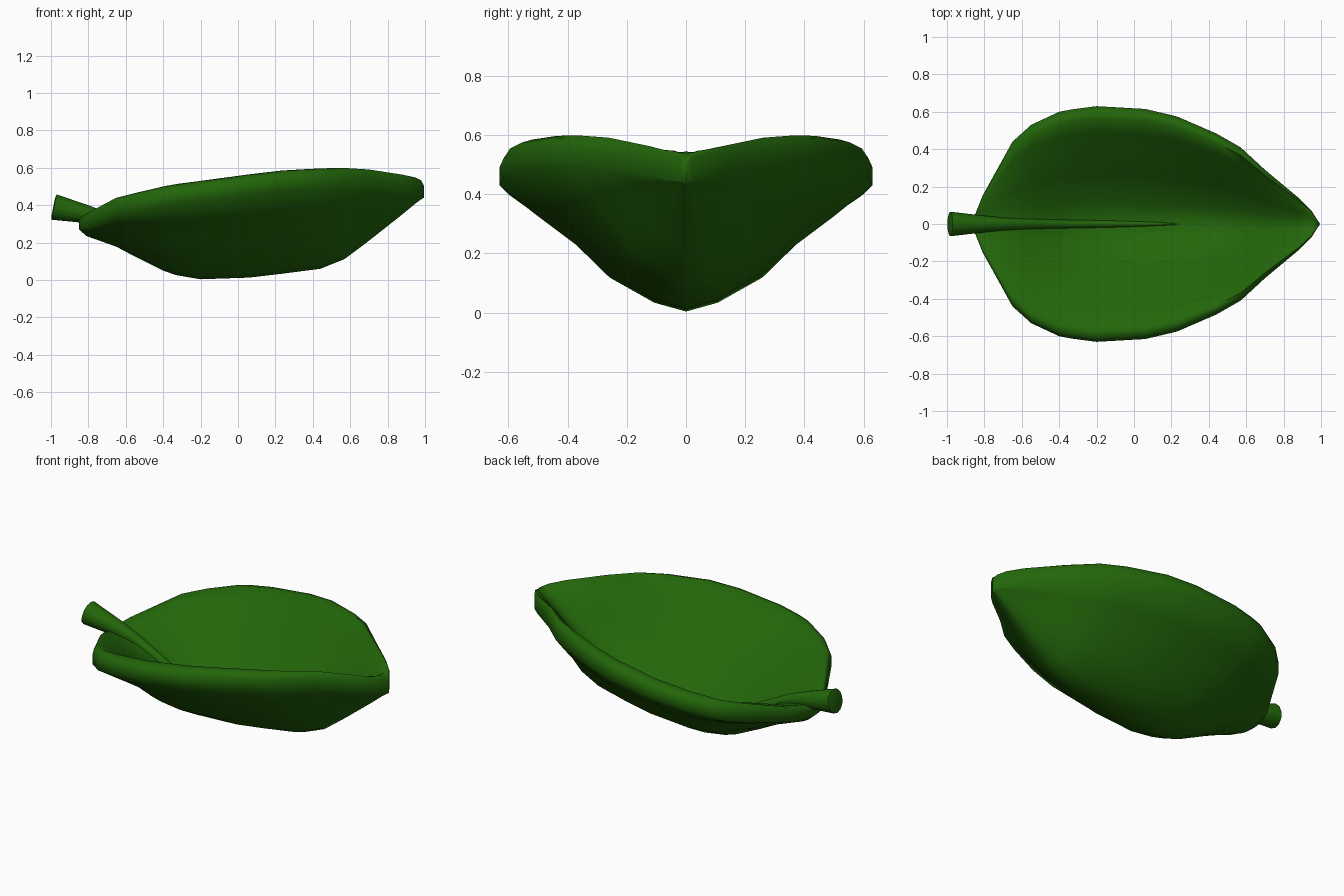
import bpy, math

if "Cube" in bpy.data.objects:
    bpy.data.objects.remove(bpy.data.objects["Cube"])

green = bpy.data.materials.new("leaf green")
green.diffuse_color = (0.016, 0.132, 0.003, 1)
green.use_nodes = True
green.node_tree.nodes["Principled BSDF"].inputs["Base Color"].default_value = green.diffuse_color


def loft(name, rings, angle):
    """Skin a list of closed rings and cap both ends."""
    n = len(rings[0])
    verts = [p for r in rings for p in r]
    faces = []
    for i in range(len(rings) - 1):
        for j in range(n):
            k = (j + 1) % n
            faces.append((i*n + j, i*n + k, (i+1)*n + k, (i+1)*n + j))
    faces.append(tuple(reversed(range(n))))
    faces.append(tuple((len(rings) - 1)*n + j for j in range(n)))
    me = bpy.data.meshes.new(name)
    me.from_pydata(verts, [], faces)
    me.materials.append(green)
    ob = bpy.data.objects.new(name, me)
    bpy.context.collection.objects.link(ob)
    bpy.ops.object.select_all(action='DESELECT')
    ob.select_set(True)
    bpy.context.view_layer.objects.active = ob
    bpy.ops.object.mode_set(mode='EDIT')
    bpy.ops.mesh.select_all(action='SELECT')
    bpy.ops.mesh.remove_doubles(threshold=0.0005)
    bpy.ops.mesh.normals_make_consistent(inside=False)
    bpy.ops.object.mode_set(mode='OBJECT')
    bpy.ops.object.shade_smooth_by_angle(angle=math.radians(angle))
    return ob


# Leaf stations: x, half width, keel z, rim underside z, thickness at keel, rim height
STATIONS = [
    (-0.85, 0.05, 0.27, 0.275, 0.05, 0.05),
    (-0.81, 0.15, 0.235, 0.275, 0.10, 0.08),
    (-0.65, 0.44, 0.178, 0.34, 0.12, 0.10),
    (-0.55, 0.53, 0.125, 0.365, 0.125, 0.10),
    (-0.40, 0.60, 0.05, 0.40, 0.12, 0.10),
    (-0.33, 0.613, 0.026, 0.413, 0.115, 0.10),
    (-0.20, 0.63, 0.004, 0.43, 0.11, 0.10),
    (0.06, 0.615, 0.013, 0.46, 0.10, 0.105),
    (0.23, 0.575, 0.033, 0.48, 0.10, 0.105),
    (0.44, 0.484, 0.06, 0.492, 0.115, 0.105),
    (0.57, 0.41, 0.112, 0.494, 0.13, 0.105),
    (0.70, 0.29, 0.21, 0.488, 0.135, 0.103),
    (0.88, 0.14, 0.352, 0.465, 0.14, 0.098),
    (0.95, 0.07, 0.41, 0.45, 0.135, 0.097),
    (0.98, 0.022, 0.432, 0.443, 0.098, 0.09),
    (0.995, 0.001, 0.44, 0.44, 0.06, 0.06),
]
# Cross profile: fraction of half width, fraction of rise
CROSS = [(0, 0), (0.17, 0.07), (0.41, 0.27), (0.59, 0.53), (0.78, 0.74)]


def leaf_ring(x, w, keel, rim, thick, lip):
    rise = rim - keel
    half = [(t*w, keel + f*rise) for t, f in CROSS]
    half += [(w, rim), (w, rim + 0.6*lip), (0.965*w, rim + 0.9*lip), (0.90*w, rim + lip)]
    for t, f in reversed(CROSS):
        bulge = 0.10*rise*math.sin(math.pi*t**1.4)
        half.append((t*w, keel + f*rise + thick*(1 - t) + lip*t + bulge))
    other = [(-y, z) for y, z in reversed(half[1:-1])]
    return [(x, y, z) for y, z in half + other]


loft("leaf_blade", [leaf_ring(*s) for s in STATIONS], 75)

# Stem tapering into the midrib: x, z, radius, lean of ring
STEM = [
    (-0.988, 0.39, 0.052, 0.2), (-0.983, 0.39, 0.069, 0.2), (-0.80, 0.35, 0.047, 0.25),
    (-0.70, 0.322, 0.036, 0.3), (-0.58, 0.268, 0.030, 0.35), (-0.42, 0.19, 0.025, 0.3),
    (-0.20, 0.125, 0.021, 0.1), (0.05, 0.115, 0.014, 0), (0.24, 0.138, 0.003, 0),
]
rings = []
for x, z, r, lean in STEM:
    ring = []
    for i in range(12):
        a = 2*math.pi*i/12
        h = r*math.sin(a)
        ring.append((x + h*math.sin(lean), 0.95*r*math.cos(a), z + h*math.cos(lean)))
    rings.append(ring)
loft("stem", rings, 70)
